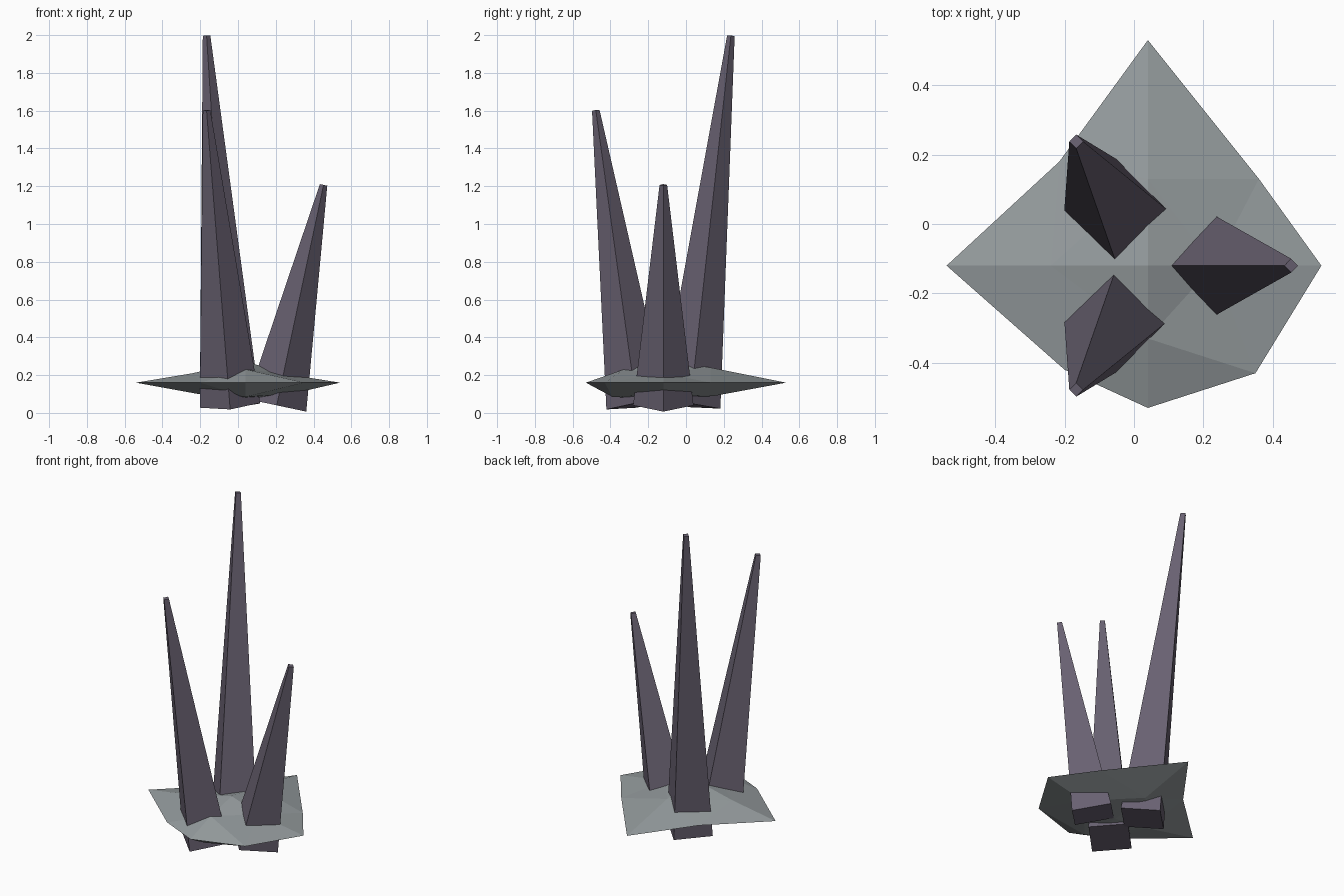
import bpy, bmesh
from math import cos, sin, radians
from mathutils import Vector, Matrix

if "Cube" in bpy.data.objects:
    bpy.data.objects.remove(bpy.data.objects["Cube"])

CX, CY, CZ = 0.04, -0.12, 0.16


def material(name, rgb):
    m = bpy.data.materials.new(name)
    m.diffuse_color = (*rgb, 1)
    m.use_nodes = True
    m.node_tree.nodes["Principled BSDF"].inputs["Base Color"].default_value = m.diffuse_color
    return m


def finish(bm, name, mat):
    bmesh.ops.recalc_face_normals(bm, faces=bm.faces)
    me = bpy.data.meshes.new(name)
    bm.to_mesh(me)
    bm.free()
    me.materials.append(mat)
    ob = bpy.data.objects.new(name, me)
    bpy.context.collection.objects.link(ob)


stone = material("stone", (0.30, 0.33, 0.34))
crystal = material("crystal", (0.14, 0.12, 0.165))

# Rock base: flattened, uneven, once-divided octahedron
bm = bmesh.new()
rim_offsets = [(0.50, 0), (0.32, 0.25), (0, 0.65), (-0.255, 0.30),
               (-0.58, 0), (-0.24, -0.30), (0, -0.41), (0.31, -0.31)]
rim = [bm.verts.new((CX + x, CY + y, CZ)) for x, y in rim_offsets]
# (height, pole height, [(radius, height) for east, north, west, south])
halves = [(0.115, [(0.19, 0.05), (0.25, 0.08), (0.28, 0.05), (0.21, 0.07)]),
          (-0.09, [(0.24, -0.06), (0.27, -0.07), (0.25, -0.06), (0.27, -0.075)])]
for pole_z, ring in halves:
    pole = bm.verts.new((CX, CY, CZ + pole_z))
    mids = []
    for (r, h), (dx, dy) in zip(ring, [(1, 0), (0, 1), (-1, 0), (0, -1)]):
        mids.append(bm.verts.new((CX + dx * r, CY + dy * r, CZ + h)))
    for i in range(4):
        a, ab, b = rim[2 * i], rim[2 * i + 1], rim[(2 * i + 2) % 8]
        m, n = mids[i], mids[(i + 1) % 4]
        for f in ((a, ab, m), (ab, b, n), (ab, n, m), (m, n, pole)):
            bm.faces.new(f)
finish(bm, "rock_base", stone)

# Three four-sided spikes leaning outwards
for name, angle, top in (("short_spike", 0, 1.21),
                         ("tall_spike", 120, 2.0),
                         ("middle_spike", 240, 1.605)):
    d = Vector((cos(radians(angle)), sin(radians(angle)), 0))
    foot = Vector((CX, CY, 0.04)) + d * 0.165
    tip = Vector((CX, CY, top - 0.003)) + d * 0.413
    axis = tip - foot
    turn = Vector((0, 0, 1)).rotation_difference(axis).to_matrix().to_4x4()
    bm = bmesh.new()
    bmesh.ops.create_cone(bm, cap_ends=True, segments=4, radius1=0.16,
                          radius2=0.02, depth=axis.length)
    # put the corners on the x and y directions
    flat = max(abs(v.co.x) for v in bm.verts) < 0.14
    if flat:
        bmesh.ops.rotate(bm, verts=bm.verts, matrix=Matrix.Rotation(radians(45), 3, 'Z'))
    bm.transform(Matrix.Translation((foot + tip) / 2) @ turn)
    finish(bm, name, crystal)
